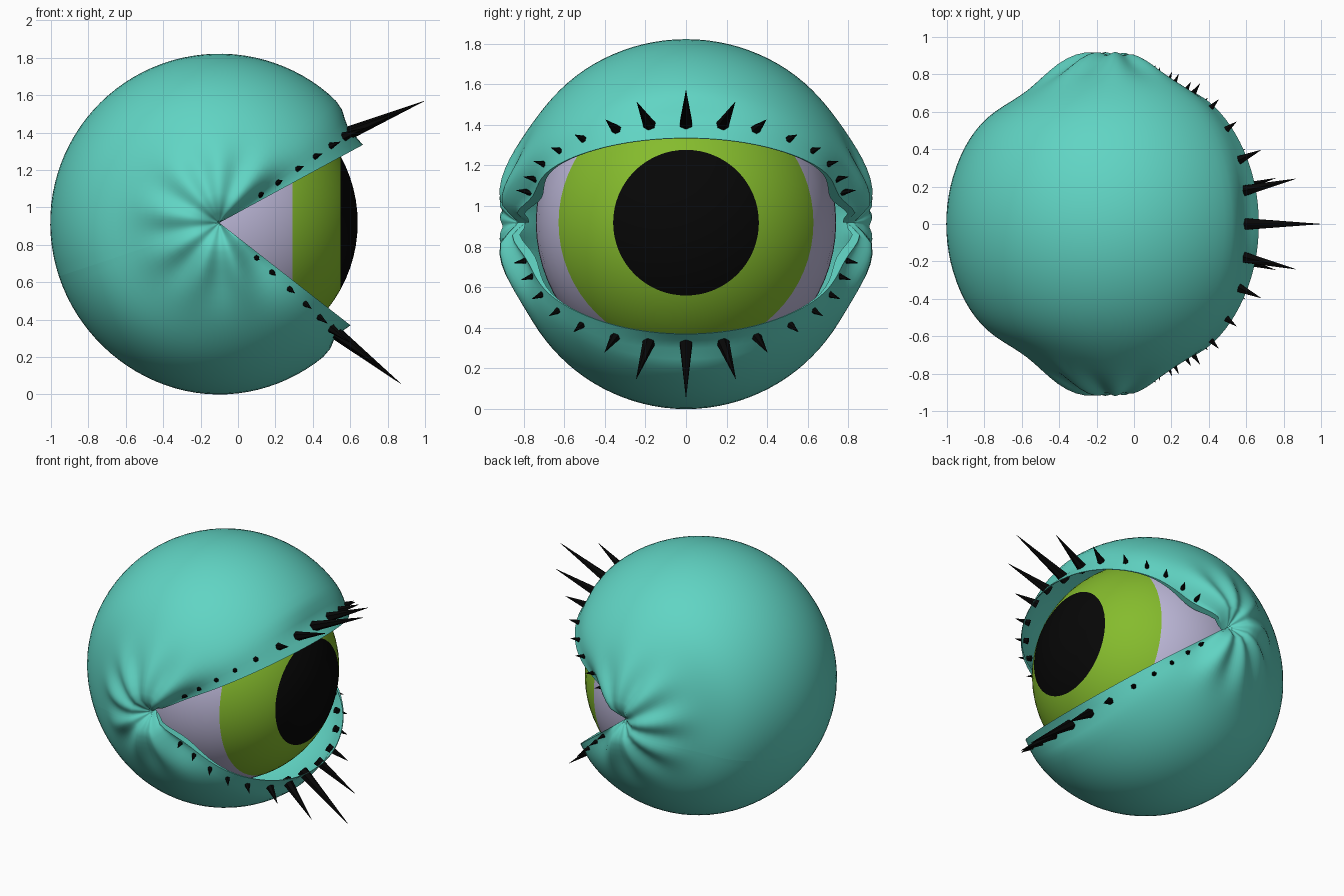
import bpy, bmesh, math
from mathutils import Vector

if "Cube" in bpy.data.objects:
    bpy.data.objects.remove(bpy.data.objects["Cube"])

CENTRE = Vector((-0.1, 0, 0.918))
UP_EDGE, LOW_EDGE, SEAM = 28.5, -38.0, 198.5


def material(name, rgb):
    m = bpy.data.materials.new(name)
    m.diffuse_color = (*rgb, 1)
    m.use_nodes = True
    m.node_tree.nodes["Principled BSDF"].inputs["Base Color"].default_value = m.diffuse_color
    return m


teal = material("teal skin", (0.118, 0.66, 0.55))
white = material("lavender white", (0.51, 0.48, 0.69))
green = material("iris green", (0.235, 0.50, 0.026))
black = material("black", (0.002, 0.002, 0.002))


def finish(bm, name, mats, angle):
    me = bpy.data.meshes.new(name)
    bm.to_mesh(me)
    bm.free()
    ob = bpy.data.objects.new(name, me)
    bpy.context.collection.objects.link(ob)
    for m in mats:
        me.materials.append(m)
    bpy.ops.object.select_all(action='DESELECT')
    ob.select_set(True)
    bpy.context.view_layer.objects.active = ob
    if angle:
        bpy.ops.object.shade_smooth_by_angle(angle=math.radians(angle))
    return ob


def bump(x, mid, width):
    return math.exp(-((x - mid) / width) ** 2)


def direction(a, p):
    # a: angle round the y hinge axis, p: sideways angle towards the eye corner
    a, p = math.radians(a), math.radians(p)
    return Vector((math.cos(p) * math.cos(a), math.sin(p), math.cos(p) * math.sin(a)))


def lid_radius(a, p):
    q = abs(p)
    low = LOW_EDGE + 360
    r = 0.904 + 0.014 * bump(a, 270, 35) * bump(q, 0, 40)
    # bulge and pinch at the corners, with folds fanning out
    r += 0.02 * bump(q, 80, 9) - 0.085 * bump(q, 90, 4)
    r += 0.016 * math.sin(math.radians(a * 9)) * bump(q, 72, 11)
    # slightly flattened back quarters
    r -= 0.05 * bump(q, 55, 14) * bump(a, 180, 60)
    # crease behind the lash line, edge slightly inset
    r -= 0.035 * bump(a, UP_EDGE + 8, 5) * bump(q, 0, 18)
    r -= 0.03 * bump(a, low - 6, 4) * bump(q, 0, 18)
    r -= 0.028 * bump(a, UP_EDGE, 10) + 0.012 * bump(a, low, 8)
    # edges tuck in towards the eye corners
    r -= 0.065 * bump(q, 73, 17) * (bump(a, UP_EDGE, 20) + bump(a, low, 20))
    return r


def lid(name, a0, a1):
    bm = bmesh.new()
    na, np_ = int(abs(a1 - a0) / 3.5), 54
    rows = [(a0 + (a1 - a0) * i / na, 0) for i in range(na + 1)]
    # inward flange along the open edge
    if a0 == UP_EDGE:
        rows.insert(0, (a0, 0.045))
    else:
        rows.append((a1, 0.045))
    grid = []
    for a, tuck in rows:
        row = []
        for j in range(np_ + 1):
            p = -90 + 180 * j / np_
            r = lid_radius(a, p) - tuck * (bump(abs(p), 73, 18) + 0.1) * (abs(p) < 89)
            row.append(bm.verts.new(CENTRE + direction(a, p) * r))
        grid.append(row)
    for i in range(len(grid) - 1):
        for j in range(np_):
            bm.faces.new((grid[i][j], grid[i][j + 1], grid[i + 1][j + 1], grid[i + 1][j]))
    bmesh.ops.remove_doubles(bm, verts=bm.verts, dist=1e-5)
    bmesh.ops.recalc_face_normals(bm, faces=bm.faces)
    bm.faces.ensure_lookup_table()
    f = bm.faces[len(bm.faces) // 2]
    if f.normal.dot(f.calc_center_median() - CENTRE) < 0:
        bmesh.ops.reverse_faces(bm, faces=bm.faces)
    return finish(bm, name, [teal], 40)


lid("upper_eyelid", UP_EDGE, SEAM)
lid("lower_eyelid", SEAM, LOW_EDGE + 360)


# Eyeball: rings round the x axis, cut exactly at the pupil and iris borders
def eyeball(radius=0.74, seg=64):
    cuts = [29.0 * i / 6 for i in range(1, 7)]
    cuts += [29.0 + 29.0 * i / 6 for i in range(1, 7)]
    cuts += [58.0 + 122.0 * i / 18 for i in range(1, 18)]
    bm = bmesh.new()
    front = bm.verts.new(CENTRE + Vector((radius, 0, 0)))
    back = bm.verts.new(CENTRE - Vector((radius, 0, 0)))
    rings = []
    for t in map(math.radians, cuts):
        rings.append([bm.verts.new(CENTRE + radius * Vector((
            math.cos(t), math.sin(t) * math.cos(u), math.sin(t) * math.sin(u))))
            for u in (2 * math.pi * k / seg for k in range(seg))])
    for k in range(seg):
        n = (k + 1) % seg
        bm.faces.new((front, rings[0][k], rings[0][n])).material_index = 2
        bm.faces.new((back, rings[-1][n], rings[-1][k]))
        for i in range(len(rings) - 1):
            f = bm.faces.new((rings[i][k], rings[i + 1][k], rings[i + 1][n], rings[i][n]))
            f.material_index = 2 if i < 5 else 1 if i < 11 else 0
    finish(bm, "eyeball", [white, green, black], 60)


eyeball()


# Lashes: tapered spikes, longest in the middle
def lashes(name, edge, offset, aim):
    bm = bmesh.new()
    for p in (0, 12, 23, 35, 45, 54, 63, 71):
        for s in ((1,) if p == 0 else (-1, 1)):
            a = edge + offset
            wrapped = a if a > 0 else a + 360
            length = 0.09 + 0.37 * bump(p, 0, 18)
            base = CENTRE + direction(a, s * p) * (lid_radius(wrapped, p) - 0.03)
            d = direction(aim, s * p)
            rad = 0.022 + 0.015 * bump(p, 0, 30)
            res = bmesh.ops.create_cone(bm, cap_ends=True, segments=6,
                                        radius1=rad, radius2=0.001, depth=length)
            rot = d.to_track_quat('Z', 'Y')
            for v in res["verts"]:
                v.co = base + rot @ (v.co + Vector((0, 0, length / 2)))
    finish(bm, name, [black], 0)


lashes("upper_lashes", UP_EDGE, 6.5, 23)
lashes("lower_lashes", LOW_EDGE, -5.5, -38)
